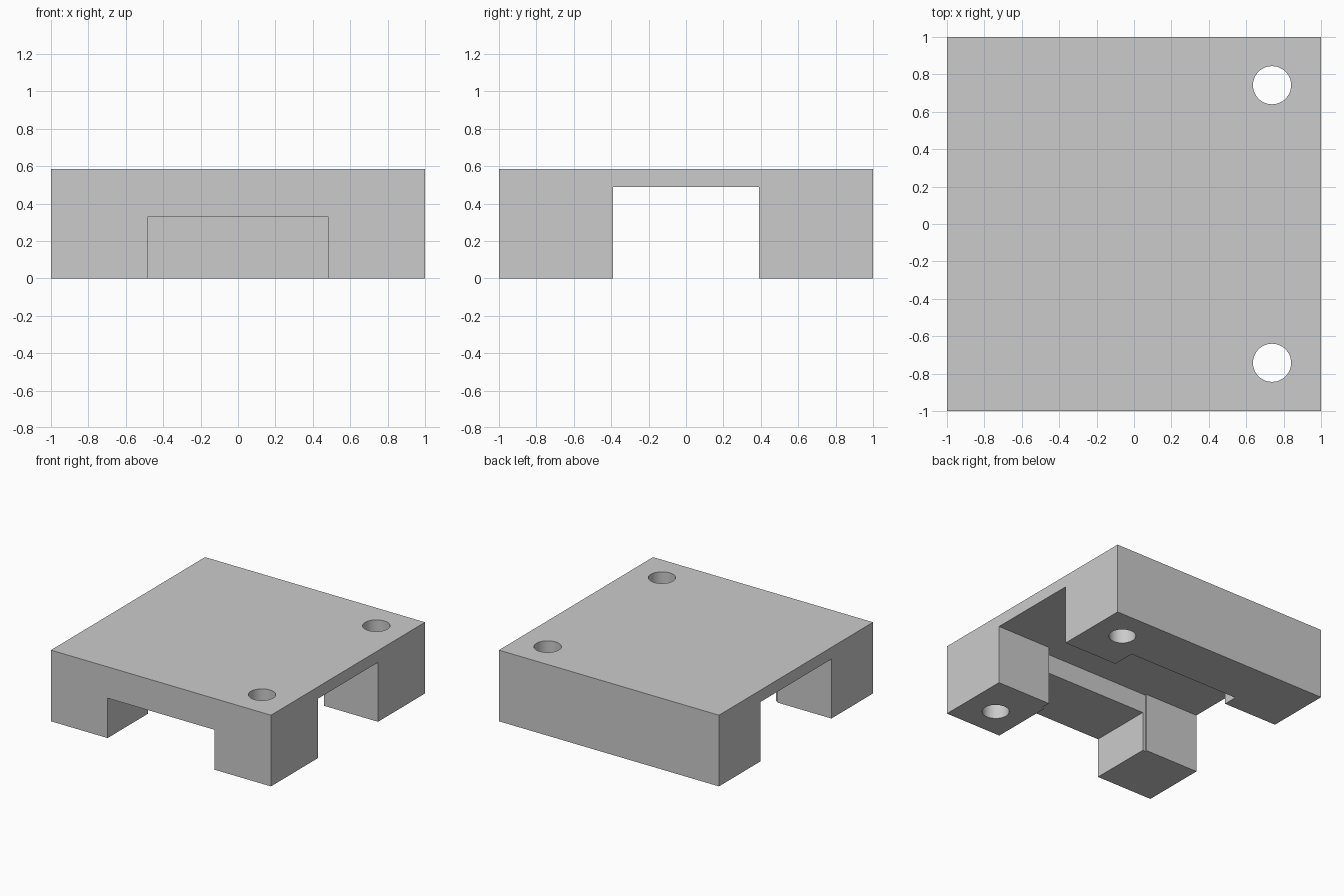
import bpy
import bmesh
import math

cube = bpy.data.objects.get("Cube")
if cube:
    bpy.data.objects.remove(cube, do_unlink=True)

HEIGHT = 0.585
CEILING = 0.488

grey = bpy.data.materials.new("light grey")
grey.use_nodes = True
grey.diffuse_color = (0.6, 0.6, 0.6, 1)
grey.node_tree.nodes["Principled BSDF"].inputs["Base Color"].default_value = (0.6, 0.6, 0.6, 1)


def prism(name, outline, bottom, top):
    """Extrude a flat outline upward into a closed solid."""
    bm = bmesh.new()
    face = bm.faces.new([bm.verts.new((x, y, bottom)) for x, y in outline])
    raised = bmesh.ops.extrude_face_region(bm, geom=[face])["geom"]
    verts = [v for v in raised if isinstance(v, bmesh.types.BMVert)]
    bmesh.ops.translate(bm, verts=verts, vec=(0, 0, top - bottom))
    bmesh.ops.recalc_face_normals(bm, faces=bm.faces[:])
    mesh = bpy.data.meshes.new(name)
    bm.to_mesh(mesh)
    bm.free()
    mesh.materials.append(grey)
    obj = bpy.data.objects.new(name, mesh)
    bpy.context.collection.objects.link(obj)
    return obj


def rectangle(x0, x1, y0, y1):
    return [(x0, y0), (x1, y0), (x1, y1), (x0, y1)]


def circle(x, y, radius, sides=48):
    steps = [2 * math.pi * i / sides for i in range(sides)]
    return [(x + radius * math.cos(a), y + radius * math.sin(a)) for a in steps]


def cut(target, cutter):
    """Subtract a cutter from the target, then discard it."""
    cutter.hide_render = True
    bpy.context.view_layer.objects.active = target
    mod = target.modifiers.new("cut", "BOOLEAN")
    mod.operation = "DIFFERENCE"
    mod.solver = "EXACT"
    mod.object = cutter
    bpy.ops.object.modifier_apply(modifier=mod.name)
    bpy.data.objects.remove(cutter, do_unlink=True)


# Solid block
block = prism("mounting_block", rectangle(-1, 1, -1, 1), 0, HEIGHT)

# Cross channel with a wider left arm and a square pocket in the middle
side, wide, narrow = 0.51, 0.46, 0.39
pocket_front, pocket_back = -0.475, 0.58
channel = [
    (-1.1, -wide), (-side, -wide), (-side, pocket_front),
    (side, pocket_front), (side, -narrow), (1.1, -narrow),
    (1.1, narrow), (side, narrow), (side, pocket_back),
    (-side, pocket_back), (-side, wide), (-1.1, wide),
]
cut(block, prism("channel_cutter", channel, -0.1, CEILING))

# Low opening through the front wall
cut(block, prism("front_opening_cutter", rectangle(-0.485, 0.485, -1.1, -0.3), -0.1, 0.328))

# Screw holes through the two corners on one side
for y in (-0.742, 0.742):
    cut(block, prism("hole_cutter", circle(0.738, y, 0.102), -0.1, HEIGHT + 0.1))

# Smooth hole walls, crisp edges elsewhere
bpy.ops.object.select_all(action="DESELECT")
block.select_set(True)
bpy.context.view_layer.objects.active = block
bpy.ops.object.shade_smooth_by_angle(angle=math.radians(30))
